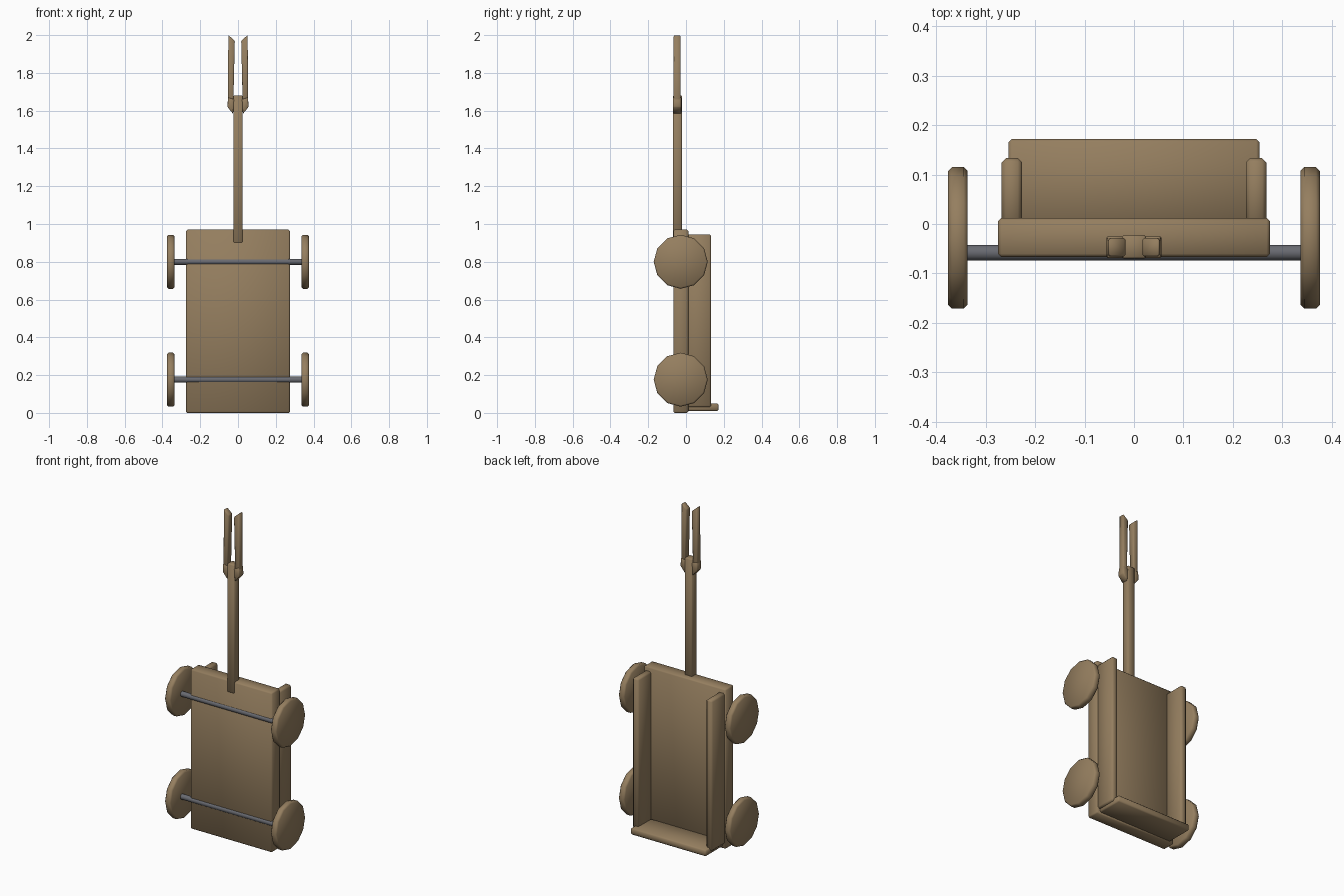
import bpy, bmesh, math
from mathutils import Matrix

if "Cube" in bpy.data.objects:
    bpy.data.objects.remove(bpy.data.objects["Cube"], do_unlink=True)


def make_material(name, rgb):
    mat = bpy.data.materials.new(name)
    mat.use_nodes = True
    mat.diffuse_color = (*rgb, 1)
    mat.node_tree.nodes["Principled BSDF"].inputs["Base Color"].default_value = (*rgb, 1)
    return mat


wood = make_material("brown wood", (0.30, 0.21, 0.115))
metal = make_material("grey metal", (0.14, 0.145, 0.165))


def finish(name, bm, mat, bevel=0.0):
    """Chamfer the hard edges, smooth the faces and make the object."""
    bmesh.ops.recalc_face_normals(bm, faces=bm.faces)
    if bevel:
        hard = [e for e in bm.edges if e.calc_face_angle(0) > math.radians(35)]
        bmesh.ops.bevel(bm, geom=hard, offset=bevel, segments=1,
                        profile=0.5, affect="EDGES")
    for f in bm.faces:
        f.smooth = True
    mesh = bpy.data.meshes.new(name)
    bm.to_mesh(mesh)
    bm.free()
    mesh.materials.append(mat)
    obj = bpy.data.objects.new(name, mesh)
    bpy.context.collection.objects.link(obj)
    return obj


def box(name, x, y, z, bevel):
    bm = bmesh.new()
    bmesh.ops.create_cube(bm, size=1)
    for v in bm.verts:
        for i, (lo, hi) in enumerate((x, y, z)):
            v.co[i] = hi if v.co[i] > 0 else lo
    return finish(name, bm, wood, bevel)


def rod_x(name, x0, x1, y, z, radius, sides, mat, bevel=0.0):
    """Cylinder lying along x, with a corner pointing up."""
    bm = bmesh.new()
    bmesh.ops.create_cone(bm, cap_ends=True, segments=sides, radius1=radius,
                          radius2=radius, depth=x1 - x0)
    bmesh.ops.transform(bm, verts=bm.verts, matrix=Matrix.Translation(
        ((x0 + x1) / 2, y, z)) @ Matrix.Rotation(math.pi / 2, 4, "Y"))
    obj = finish(name, bm, mat, bevel)
    # keep the flat ends crisp on unbevelled rods
    if not bevel:
        for p in obj.data.polygons:
            p.use_smooth = abs(p.normal.x) < 0.9
    return obj


def prism_y(name, points, y0, y1, bevel):
    """Extrude an x-z outline along y."""
    bm = bmesh.new()
    face = bm.faces.new([bm.verts.new((px, y0, pz)) for px, pz in points])
    moved = bmesh.ops.extrude_face_region(bm, geom=[face])["geom"]
    bmesh.ops.translate(bm, vec=(0, y1 - y0, 0),
                        verts=[g for g in moved if isinstance(g, bmesh.types.BMVert)])
    return finish(name, bm, wood, bevel)


# Bed, tail board and pull handle
box("bed", (-0.275, 0.275), (-0.067, 0.012), (0, 0.97), 0.007)
box("tail_board", (-0.254, 0.254), (0, 0.172), (0.01, 0.05), 0.007)
box("handle_shaft", (-0.024, 0.024), (-0.07, -0.022), (0.9, 1.68), 0.004)

for side, s in (("left", 1), ("right", -1)):
    # Side boards
    box(side + "_side_board", sorted((s * 0.226, s * 0.268)), (0, 0.133),
        (0.03, 0.945), 0.009)
    # Slanted prongs of the handle fork
    outline = [(0.017, 1.97), (0.051, 2.0), (0.054, 1.62), (0.026, 1.585)]
    prism_y(side + "_fork_prong", [(s * px, pz) for px, pz in outline],
            -0.066, -0.028, 0.004)
    # Wider foot where the prong meets the shaft
    foot = [(0.02, 1.66), (0.053, 1.67), (0.056, 1.62), (0.026, 1.583)]
    prism_y(side + "_fork_foot", [(s * px, pz) for px, pz in foot],
            -0.069, -0.025, 0.003)

# Axles and wheels
for place, z in (("upper", 0.8), ("lower", 0.176)):
    rod_x(place + "_axle", -0.345, 0.345, -0.058, z, 0.016, 12, metal)
    for side, s in (("left", 1), ("right", -1)):
        x0, x1 = sorted((s * 0.336, s * 0.376))
        rod_x(f"{place}_{side}_wheel", x0, x1, -0.028, z, 0.143, 12, wood, 0.008)
